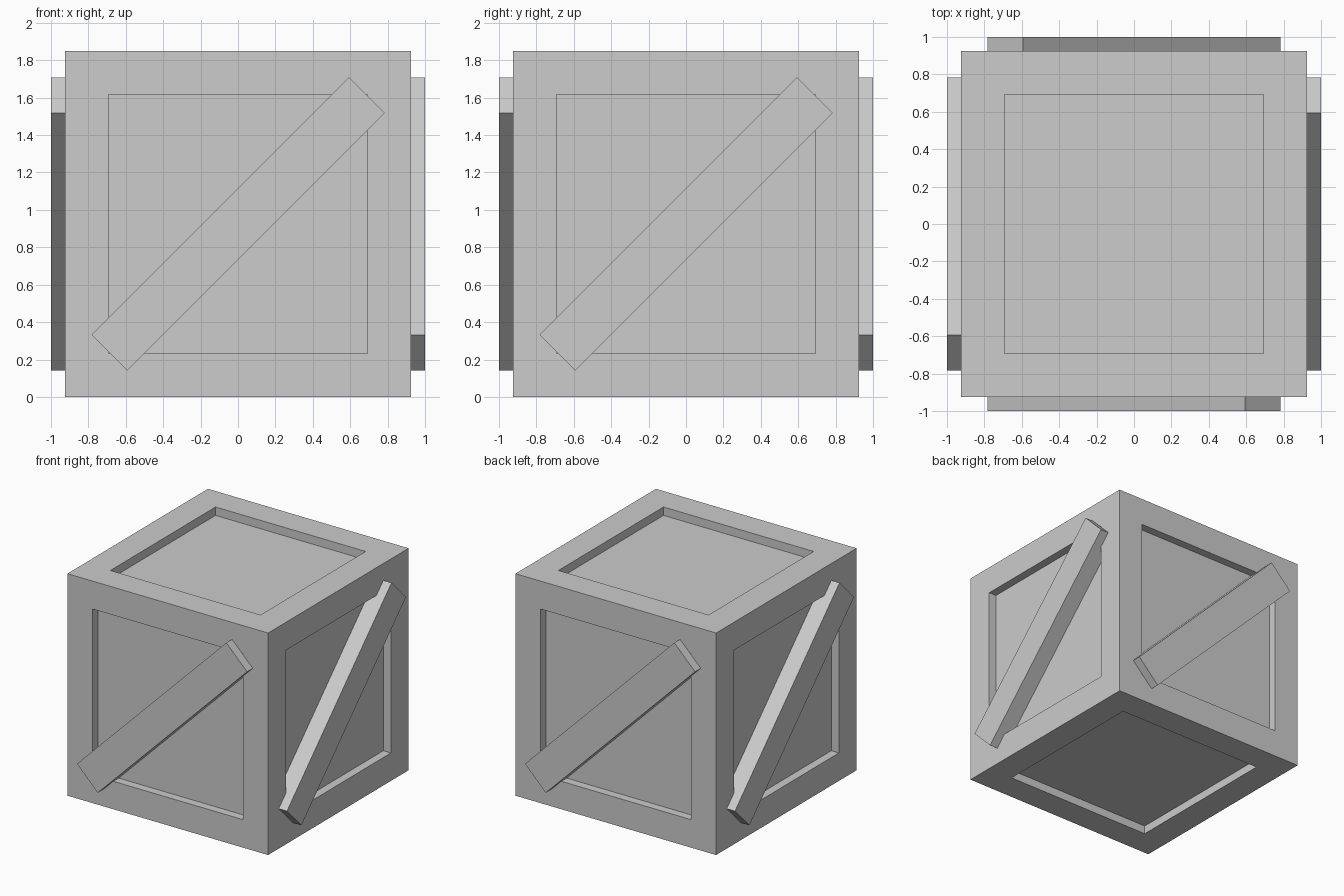
import bpy, bmesh, math
from mathutils import Matrix, Vector

if "Cube" in bpy.data.objects:
    bpy.data.objects.remove(bpy.data.objects["Cube"])

SIZE = 1.85        # crate edge
MID = SIZE / 2
RECESS = 0.07      # panel depth
FRAME = 0.233      # frame width

grey = bpy.data.materials.new("plain_grey")
grey.diffuse_color = (0.604, 0.604, 0.604, 1)
grey.use_nodes = True
grey.node_tree.nodes["Principled BSDF"].inputs["Base Color"].default_value = grey.diffuse_color


def add_object(name, bm):
    bmesh.ops.recalc_face_normals(bm, faces=bm.faces)
    mesh = bpy.data.meshes.new(name)
    bm.to_mesh(mesh)
    bm.free()
    mesh.materials.append(grey)
    obj = bpy.data.objects.new(name, mesh)
    bpy.context.collection.objects.link(obj)
    return obj


# Crate body: cube with a straight-walled sunken panel on each of the six sides
bm = bmesh.new()
bmesh.ops.create_cube(bm, size=SIZE, matrix=Matrix.Translation((0, 0, MID)))
sides = list(bm.faces)
bmesh.ops.inset_individual(bm, faces=sides, thickness=FRAME, use_even_offset=True)
panels = bmesh.ops.extrude_discrete_faces(bm, faces=sides)["faces"]
for panel in panels:
    panel.normal_update()
    bmesh.ops.translate(bm, verts=panel.verts, vec=-panel.normal * RECESS)
add_object("crate_body", bm)

# Diagonal brace on each upright side, from the panel floor outwards
inner, outer = MID - RECESS, 1.0
for i, side in enumerate(("front", "right", "back", "left")):
    bm = bmesh.new()
    bmesh.ops.create_cube(bm, size=1)
    bmesh.ops.scale(bm, verts=bm.verts, vec=Vector((1.947, outer - inner, 0.27)))
    place = (Matrix.Translation((0, 0, MID))
             @ Matrix.Rotation(i * math.pi / 2, 4, 'Z')
             @ Matrix.Translation((0, -(inner + outer) / 2, 0))
             @ Matrix.Rotation(-math.pi / 4, 4, 'Y'))
    bmesh.ops.transform(bm, matrix=place, verts=bm.verts)
    add_object(side + "_brace", bm)
